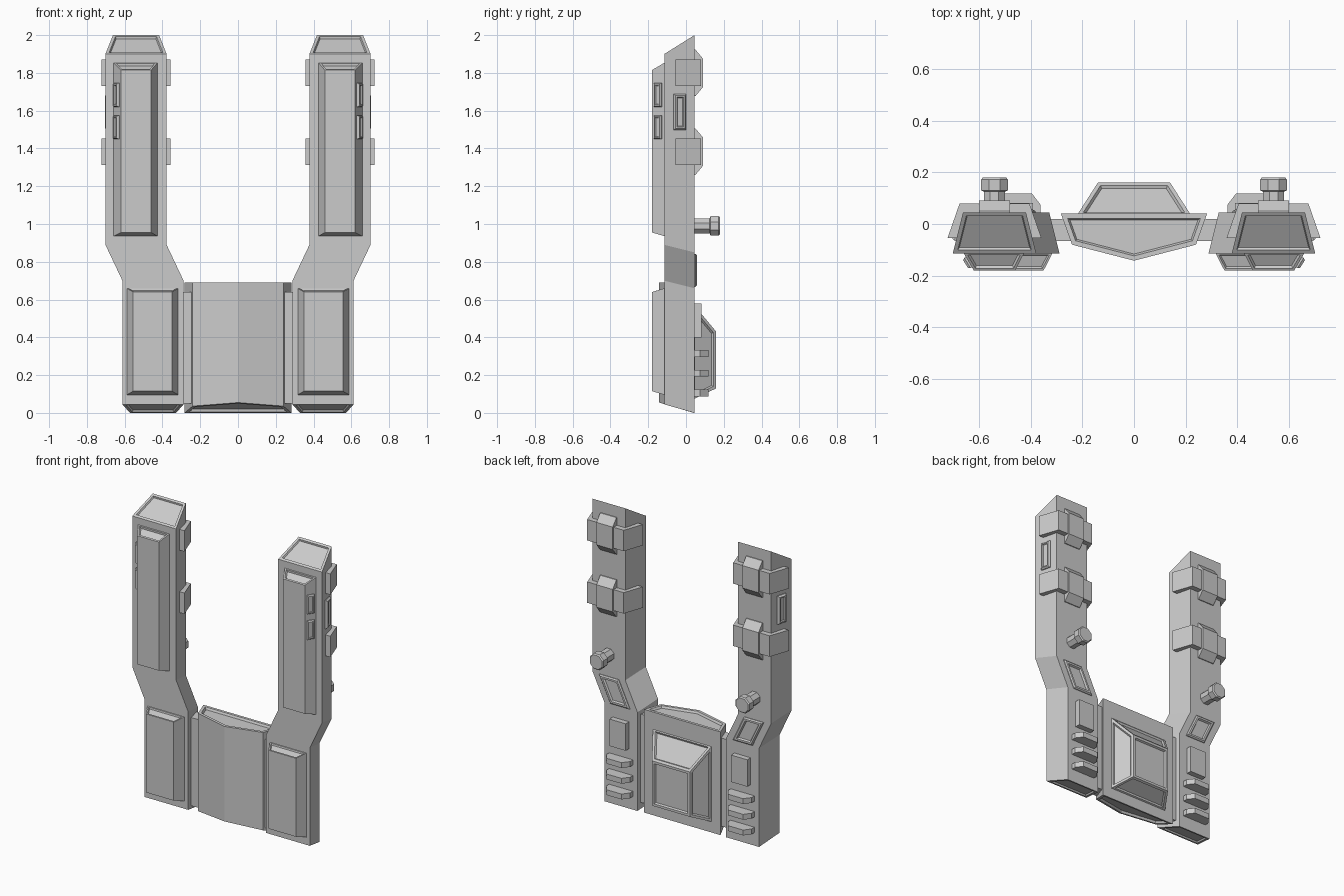
import bpy, bmesh, math
from mathutils import Vector

if "Cube" in bpy.data.objects:
    bpy.data.objects.remove(bpy.data.objects["Cube"])


def recess(bm, faces, rim, depth):
    """Sink a framed recess into each face."""
    bmesh.ops.inset_individual(bm, faces=faces, thickness=rim, use_even_offset=True)
    bmesh.ops.inset_individual(bm, faces=faces, thickness=depth * 0.5, depth=-depth,
                               use_even_offset=True)


def loft(name, rings, mirror=True, pick=None, rim=0.015, depth=0.01):
    """Join rings of points into a capped solid; faces whose normal passes pick get a recess."""
    bm = bmesh.new()
    vs = [[bm.verts.new(p) for p in r] for r in rings]
    n = len(vs[0])
    bm.faces.new(vs[0])
    bm.faces.new(vs[-1])
    for a, b in zip(vs, vs[1:]):
        for i in range(n):
            j = (i + 1) % n
            bm.faces.new((a[i], a[j], b[j], b[i]))
    bmesh.ops.recalc_face_normals(bm, faces=bm.faces[:])
    bm.normal_update()
    if pick:
        recess(bm, [f for f in bm.faces if pick(f.normal)], rim, depth)
    me = bpy.data.meshes.new(name)
    bm.to_mesh(me)
    bm.free()
    ob = bpy.data.objects.new(name, me)
    bpy.context.collection.objects.link(ob)
    if mirror:
        m = ob.modifiers.new("Mirror", 'MIRROR')
        m.use_mirror_merge = False
    return ob


def pad(name, c, u, v, base, top, h, **kw):
    """Bevelled rectangular pad standing on a surface spanned by u and v."""
    c, u, v = Vector(c), Vector(u).normalized(), Vector(v)
    n = u.cross(v.normalized()).normalized()
    def ring(s, d):
        return [c + n * d + u * s[0] * i + v * s[1] * j
                for i, j in ((-1, -1), (1, -1), (1, 1), (-1, 1))]
    if kw.pop("sunk", False):
        kw["pick"] = lambda f: f.dot(n) > 0.95
    return loft(name, [ring(base, -0.005), ring(base, h * 0.4), ring(top, h)], **kw)


def plate(name, lo, hi, **kw):
    """Tapered plate between two rectangles (x0, x1, z0, z1, y)."""
    return loft(name, [[(r[0], r[4], r[2]), (r[1], r[4], r[2]), (r[1], r[4], r[3]),
                        (r[0], r[4], r[3])] for r in (lo, hi)], **kw)


F, B = -0.115, 0.045          # front and back planes of the arms
UP, LOW = 0.54, 0.45          # arm centre lines, upper and lower

# Cranked arms with trapezoid section and slanted, recessed ends
loft("arm", [[(c - 0.162, F, zf), (c + 0.162, F, zf), (c + 0.122, B, zb), (c - 0.122, B, zb)]
             for c, zf, zb in ((LOW, 0.045, 0), (LOW, 0.70, 0.66),
                               (UP, 0.89, 0.85), (UP, 1.9, 2.0))],
     pick=lambda n: abs(n.z) > 0.7, rim=0.016, depth=0.01)

# Raised front panels with a recess in the top chamfer
plate("upper_front_panel", (0.425, 0.66, 0.935, 1.855, F + 0.003), (0.46, 0.62, 0.955, 1.815, -0.18),
      pick=lambda n: n.z > 0.6, rim=0.01, depth=0.012)
plate("lower_front_panel", (0.315, 0.59, 0.095, 0.66, F + 0.003), (0.35, 0.555, 0.115, 0.64, -0.18),
      pick=lambda n: n.z > 0.2, rim=0.008, depth=0.01)

# Small pads on the outer chamfer of the upper panel and on the arm's outer side
for z in (1.683, 1.512):
    pad("chamfer_pad", (0.64, -0.148, z), (0.04, 0.065, 0), (0, 0, 1),
        (0.023, 0.063), (0.018, 0.057), 0.014, sunk=True, rim=0.006, depth=0.006)
pad("side_pad", (0.68, -0.034, 1.593), (-0.04, 0.16, 0), (0, 0, 1),
    (0.033, 0.095), (0.026, 0.087), 0.018, sunk=True, rim=0.008, depth=0.008)

# Clamp bands around the back of the arms, each with a raised buckle
for z in (1.80, 1.383):
    loft("clamp_band", [[(UP - 0.182, -0.055, h), (UP + 0.182, -0.055, h),
                         (UP + 0.135, 0.08, h), (UP - 0.135, 0.08, h)]
                        for h in (z - 0.07, z + 0.07)])
    prof = ((0.03, -0.125), (0.05, -0.123), (0.09, -0.075),
            (0.09, 0.075), (0.05, 0.123), (0.03, 0.125))
    loft("clamp_buckle", [[(UP + s, y, z + h) for y, h in prof] for s in (-0.06, 0.06)])

# Octagonal pegs
def octagon(r, y):
    return [(UP + r * math.cos(math.pi * (i + 0.5) / 4), y,
             0.99 + r * math.sin(math.pi * (i + 0.5) / 4)) for i in range(8)]
loft("peg", [octagon(r, y) for r, y in ((0.043, 0.04), (0.043, 0.125), (0.056, 0.13),
                                        (0.056, 0.172), (0.049, 0.18))])

# Sheared frame on the crank of each arm
pad("crank_frame", (0.495, B, 0.755), (-1, 0, 0), (0.09, 0, 0.19),
    (0.072, 0.46), (0.064, 0.42), 0.012, sunk=True, rim=0.012, depth=0.014)

# Back box and three grip bars on each lower arm
pad("back_box", (LOW, B, 0.49), (-1, 0, 0), (0, 0, 1), (0.06, 0.09), (0.06, 0.09), 0.036)
for z in (0.315, 0.21, 0.105):
    arch = ((-0.088, 0.04), (-0.088, 0.075), (-0.055, 0.118),
            (0.055, 0.118), (0.088, 0.075), (0.088, 0.04))
    loft("grip_bar", [[(LOW + x, y, z + h) for x, y in arch] for h in (-0.018, 0.018)])

# Central body: keeled front, slanted underside, recessed ends
outline = ((-0.283, 0.04), (0.283, 0.04), (0.24, -0.08), (0, -0.142), (-0.24, -0.08))
loft("centre_body", [[(x, y, (0.04 - y) * 0.3) for x, y in outline],
                     [(x, y, 0.69) for x, y in outline]],
     mirror=False, pick=lambda n: abs(n.z) > 0.7, rim=0.018, depth=0.014)

# Back housing, recessed on every exposed face
plate("back_housing", (-0.22, 0.22, 0.07, 0.58, 0.035), (-0.14, 0.14, 0.13, 0.43, 0.16),
      mirror=False, pick=lambda n: n.y > -0.5, rim=0.016, depth=0.012)

# Connectors between body and arms
loft("connector", [[(0.2, -0.065, z), (0.36, -0.065, z), (0.36, 0.02, z), (0.2, 0.02, z)]
                   for z in (0.05, 0.64)])
